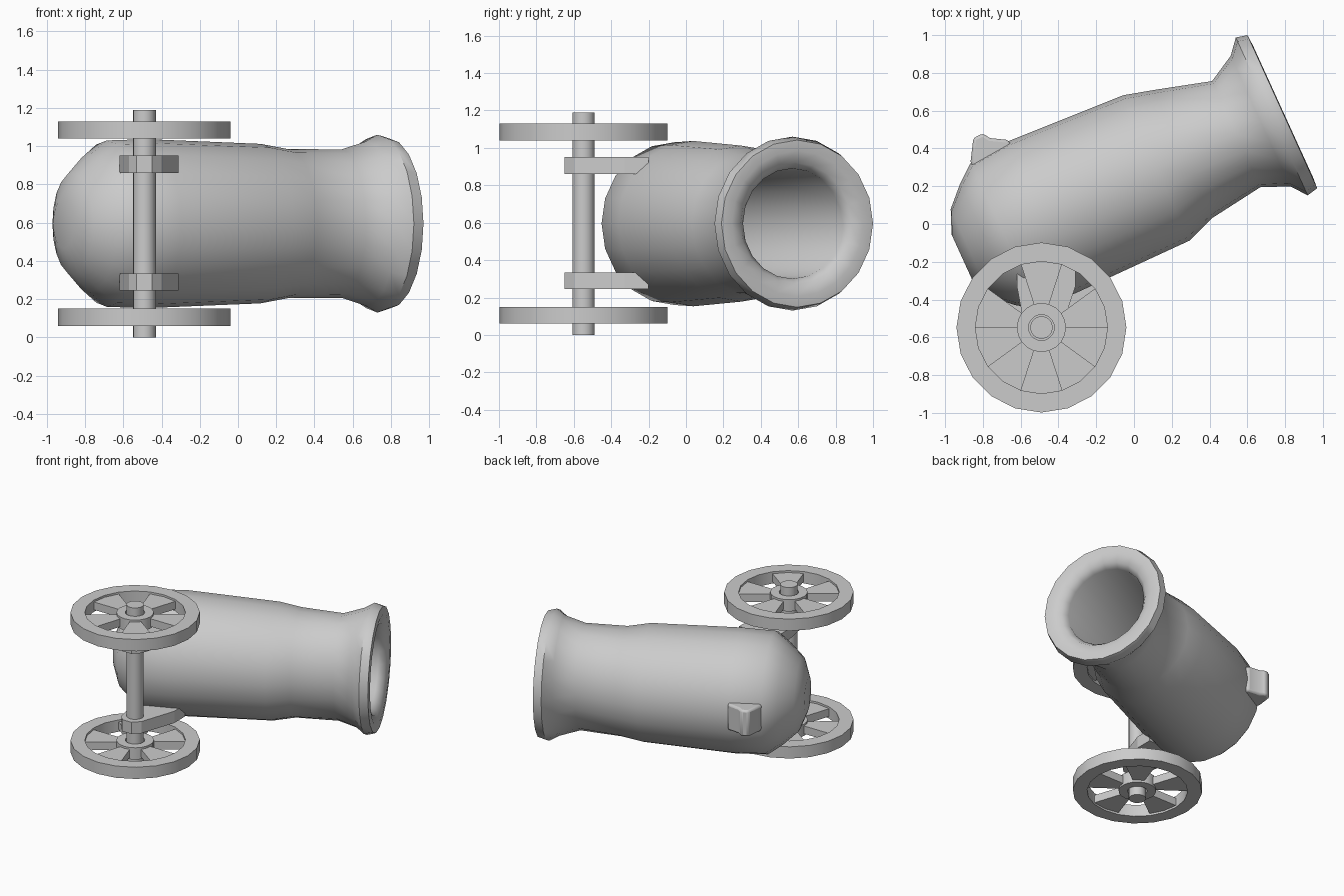
import bpy, bmesh
from math import sin, cos, pi, radians

if "Cube" in bpy.data.objects:
    bpy.data.objects.remove(bpy.data.objects["Cube"])

ANG = radians(24.5)
CZ = 0.595  # height of the barrel axis


def tilt(s, t):
    """barrel frame (along axis, across) -> world x, y"""
    return s * cos(ANG) - t * sin(ANG), s * sin(ANG) + t * cos(ANG)


def finish(name, bm, smooth=None, bevel=0):
    bmesh.ops.recalc_face_normals(bm, faces=bm.faces)
    me = bpy.data.meshes.new(name)
    bm.to_mesh(me)
    bm.free()
    ob = bpy.data.objects.new(name, me)
    bpy.context.collection.objects.link(ob)
    if bevel:
        m = ob.modifiers.new("bevel", 'BEVEL')
        m.width = bevel
        m.segments = 2
    if smooth:
        bpy.ops.object.select_all(action='DESELECT')
        ob.select_set(True)
        bpy.context.view_layer.objects.active = ob
        bpy.ops.object.shade_smooth_by_angle(angle=radians(smooth))
    return ob


def add_prism(bm, pts, z0, z1):
    lo = [bm.verts.new((x, y, z0)) for x, y in pts]
    hi = [bm.verts.new((x, y, z1)) for x, y in pts]
    n = len(pts)
    bm.faces.new(lo[::-1])
    bm.faces.new(hi)
    for i in range(n):
        j = (i + 1) % n
        bm.faces.new((lo[i], lo[j], hi[j], hi[i]))


def add_ring(bm, cx, cy, r_in, r_out, z0, z1, n):
    loops = []
    for r, z in ((r_in, z0), (r_out, z0), (r_out, z1), (r_in, z1)):
        loops.append([bm.verts.new((cx + r * cos(2 * pi * i / n),
                                    cy + r * sin(2 * pi * i / n), z)) for i in range(n)])
    for k in range(4):
        a, b = loops[k], loops[(k + 1) % 4]
        for i in range(n):
            j = (i + 1) % n
            bm.faces.new((a[i], a[j], b[j], b[i]))


# barrel: closed skin through rings (along axis, top, bottom, half height in z)
N = 20
rings = [(-.902, .35, .09, .13), (-.85, .475, -.04, .265), (-.75, .575, -.13, .36),
         (-.65, .655, -.2, .435), (-.42, .675, -.205, .442), (.23, .644, -.202, .417),
         (.39, .602, -.143, .39), (.69, .517, -.1, .388), (.835, .598, -.162, .43),
         (.90, .675, -.243, .465), (.961, .661, -.23, .447),
         (.965, .60, -.17, .39), (.945, .54, -.11, .325), (.90, .505, -.075, .295),
         (-.4, .50, -.06, .285)]
bm = bmesh.new()
prev = None
for k, (s, top, bot, rz) in enumerate(rings):
    mid, rt = (top + bot) / 2, (top - bot) / 2
    loop = []
    for i in range(N):
        a = 2 * pi * i / N
        x, y = tilt(s, mid + rt * cos(a))
        loop.append(bm.verts.new((x, y, CZ + rz * sin(a))))
    if prev:
        for i in range(N):
            j = (i + 1) % N
            bm.faces.new((prev[i], prev[j], loop[j], loop[i]))
    if k in (0, len(rings) - 1):
        bm.faces.new(loop)
    prev = loop
finish("barrel", bm, 50)

# fuse block on the back of the barrel
bm = bmesh.new()
profile = [(-.655, .60), (-.65, .66), (-.585, .767), (-.53, .768), (-.505, .73), (-.42, .68), (-.42, .60)]
add_prism(bm, [tilt(s, t) for s, t in profile], CZ - .1, CZ + .1)
finish("fuse_block", bm, 40, .015)

# axle
AX, AY = -.49, -.548
bm = bmesh.new()
add_prism(bm, [(AX + .06 * cos(i * pi / 8), AY + .06 * sin(i * pi / 8)) for i in range(16)], 0, 1.19)
finish("axle", bm, 40)

# axle brackets under the barrel
bracket = [(-.62, -.2), (-.62, -.33), (-.57, -.6), (-.53, -.65), (-.45, -.65), (-.40, -.6), (-.31, -.33), (-.31, -.2)]
for name, z in (("lower_bracket", .245), ("upper_bracket", .86)):
    bm = bmesh.new()
    add_prism(bm, bracket, z, z + .09)
    finish(name, bm)

# wheels: rim, hub and five wedge spokes, the lower wheel flipped
for name, z, flip in (("lower_wheel", .06, -1), ("upper_wheel", 1.04, 1)):
    bm = bmesh.new()
    add_ring(bm, AX, AY, .35, .45, z, z + .09, 20)
    add_ring(bm, AX, AY, .068, .13, z, z + .09, 20)
    for k in range(5):
        a0 = flip * radians(72 * k)
        arc = [a0 + flip * radians(d) for d in (0, 18, 36)]
        pts = [(.125, a) for a in arc] + [(.355, a) for a in arc[::-1]]
        add_prism(bm, [(AX + r * cos(a), AY + r * sin(a)) for r, a in pts], z + .015, z + .075)
    finish(name, bm, 30)
